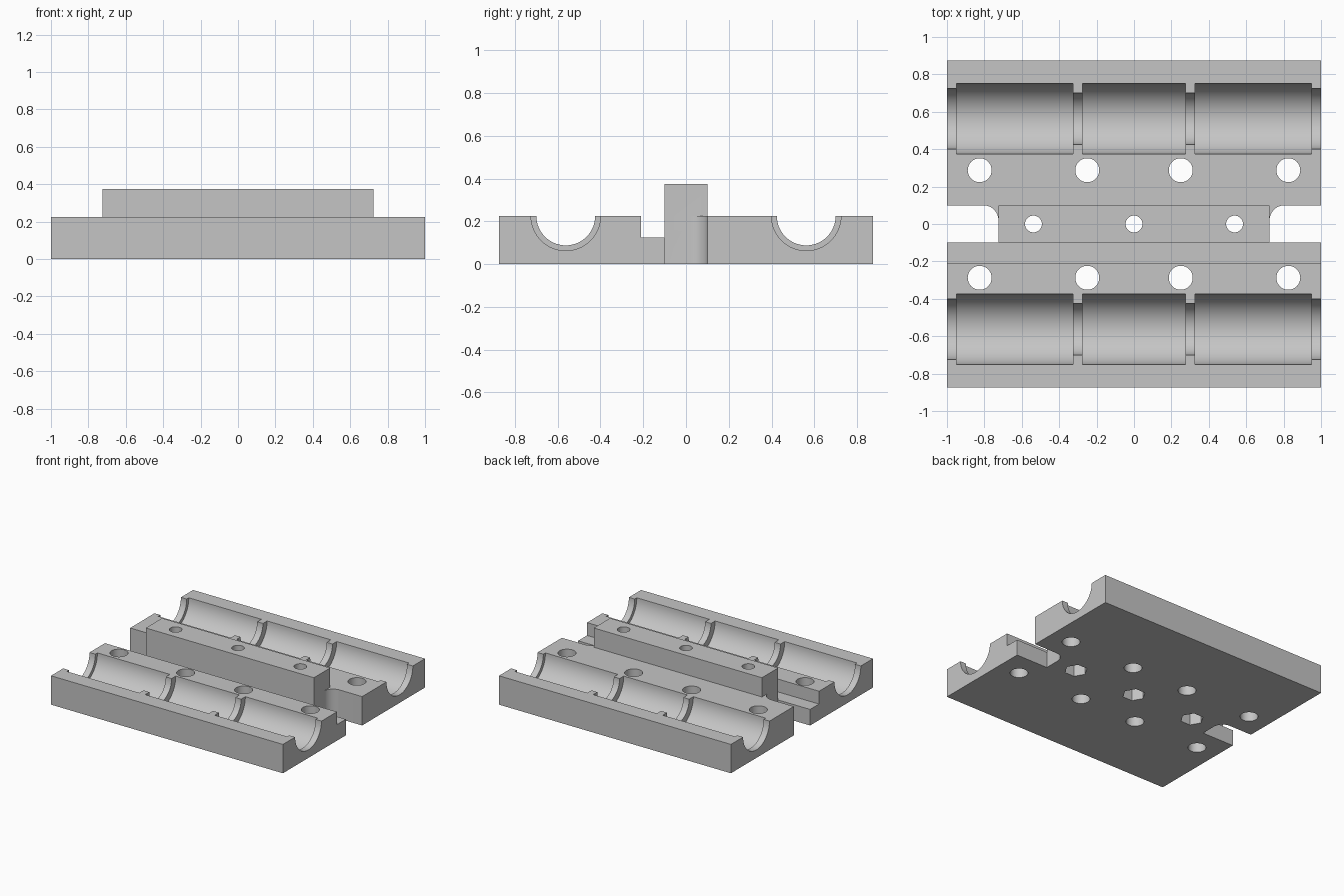
import bpy, bmesh
from math import pi, cos, sin
from mathutils import Vector

if "Cube" in bpy.data.objects:
    bpy.data.objects.remove(bpy.data.objects["Cube"])

grey = bpy.data.materials.new("light grey")
grey.use_nodes = True
COLOUR = (0.56, 0.56, 0.56, 1)
grey.diffuse_color = COLOUR
grey.node_tree.nodes["Principled BSDF"].inputs["Base Color"].default_value = COLOUR


def finish(name, bm):
    bmesh.ops.recalc_face_normals(bm, faces=bm.faces)
    mesh = bpy.data.meshes.new(name)
    bm.to_mesh(mesh)
    bm.free()
    mesh.materials.append(grey)
    obj = bpy.data.objects.new(name, mesh)
    bpy.context.collection.objects.link(obj)
    return obj


def extrude(name, outline, direction):
    """Closed outline of 3D points, swept along a direction."""
    bm = bmesh.new()
    face = bm.faces.new([bm.verts.new(p) for p in outline])
    swept = bmesh.ops.extrude_face_region(bm, geom=[face])["geom"]
    verts = [v for v in swept if isinstance(v, bmesh.types.BMVert)]
    bmesh.ops.translate(bm, verts=verts, vec=Vector(direction))
    return finish(name, bm)


def prism(name, x, y, radius, sides, low, high):
    ring = [(x + radius * cos(2 * pi * i / sides), y + radius * sin(2 * pi * i / sides), low)
            for i in range(sides)]
    return extrude(name, ring, (0, 0, high - low))


def lathe_x(name, profile, y, z, sides=64):
    """Solid of revolution about an axis along x, from (x, radius) pairs."""
    bm = bmesh.new()
    rings = [[bm.verts.new((x, y + r * cos(2 * pi * i / sides), z + r * sin(2 * pi * i / sides)))
              for i in range(sides)] for x, r in profile]
    for a, b in zip(rings, rings[1:]):
        for i in range(sides):
            j = (i + 1) % sides
            bm.faces.new((a[i], a[j], b[j], b[i]))
    bm.faces.new(rings[0])
    bm.faces.new(rings[-1])
    return finish(name, bm)


def combine(target, tool, operation):
    mod = target.modifiers.new("combine", "BOOLEAN")
    mod.operation, mod.solver, mod.object = operation, "EXACT", tool
    bpy.context.view_layer.objects.active = target
    bpy.ops.object.modifier_apply(modifier=mod.name)
    bpy.data.objects.remove(tool)


TOP, STEP, RAIL_TOP = 0.225, 0.125, 0.375
RAIL_X, RAIL_Y = 0.725, 0.1

# Plate with a lowered ledge in front of the rail
section = [(-0.875, 0), (0.875, 0), (0.875, TOP), (-RAIL_Y, TOP),
           (-RAIL_Y, STEP), (-0.21, STEP), (-0.21, TOP), (-0.875, TOP)]
plate = extrude("bearing_plate", [(-1, y, z) for y, z in section], (2, 0, 0))

# End notches, rounded in the rear inner corner
FILLET = 0.08
for side in (-1, 1):
    outline = [(1.1, RAIL_Y), (1.1, -RAIL_Y), (RAIL_X, -RAIL_Y)]
    for i in range(13):
        a = pi - i * pi / 24
        outline.append((RAIL_X + FILLET + FILLET * cos(a), RAIL_Y - FILLET + FILLET * sin(a)))
    notch = extrude("notch_cutter", [(side * x, y, -0.1) for x, y in outline], (0, 0, 0.6))
    combine(plate, notch, "DIFFERENCE")

# Raised centre rail
rail = extrude("centre_rail", [(x, y, 0) for x, y in ((-RAIL_X, -RAIL_Y), (RAIL_X, -RAIL_Y),
               (RAIL_X, RAIL_Y), (-RAIL_X, RAIL_Y))], (0, 0, RAIL_TOP))
combine(plate, rail, "UNION")

# Bearing channels with end lips and two inner ribs
SEAT, LIP, RIB = 0.1885, 0.1625, 0.1375
half = [(0.275, SEAT), (0.275, RIB), (0.325, RIB), (0.325, SEAT),
        (0.95, SEAT), (0.95, LIP), (1.1, LIP)]
profile = [(-x, r) for x, r in reversed(half)] + half
for side in (-1, 1):
    combine(plate, lathe_x("channel_cutter", profile, side * 0.5625, TOP), "DIFFERENCE")

# Mounting holes along both channels
for y in (-0.2875, 0.2875):
    for x in (-0.825, -0.25, 0.25, 0.825):
        combine(plate, prism("hole_cutter", x, y, 0.064, 32, -0.1, 0.5), "DIFFERENCE")

# Rail holes with hexagonal nut pockets underneath
for x in (-0.5375, 0, 0.5375):
    combine(plate, prism("hole_cutter", x, 0, 0.045, 32, -0.1, 0.5), "DIFFERENCE")
    combine(plate, prism("nut_cutter", x, 0, 0.083, 6, -0.1, 0.1), "DIFFERENCE")

# Smooth the curved walls, keep the edges sharp
bpy.ops.object.select_all(action="DESELECT")
plate.select_set(True)
bpy.context.view_layer.objects.active = plate
bpy.ops.object.shade_smooth_by_angle(angle=pi / 6)
